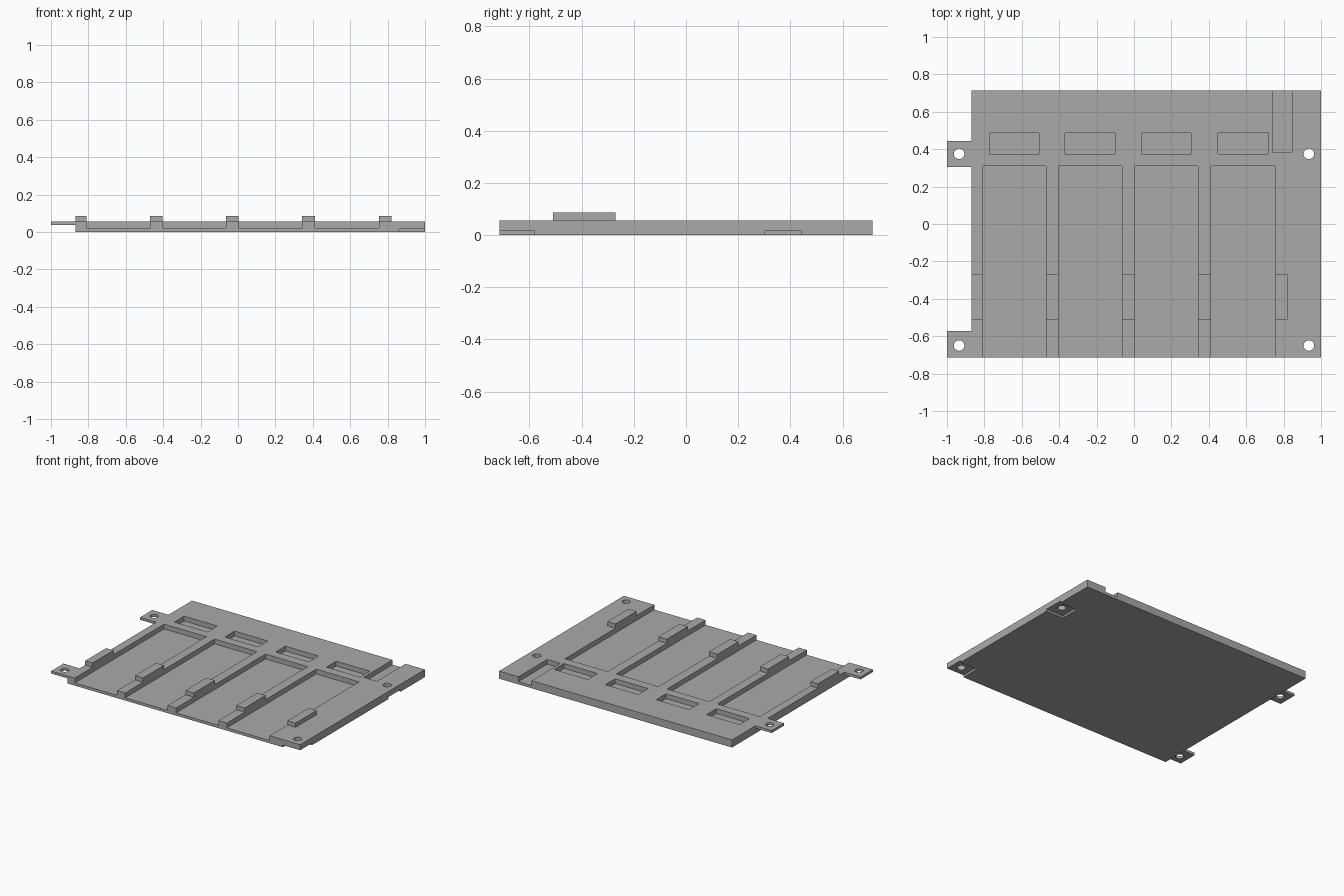
import bpy

cube = bpy.data.objects.get("Cube")
if cube:
    bpy.data.objects.remove(cube)

TOP, FLOOR, CLIP_TOP = 0.055, 0.02, 0.086
LEFT, BACK, OUT = -0.87, 0.715, 1.1
FRONT = -BACK

grey = bpy.data.materials.new("plain grey")
grey.use_nodes = True
grey.diffuse_color = (0.4, 0.4, 0.4, 1)
grey.node_tree.nodes["Principled BSDF"].inputs["Base Color"].default_value = (0.4, 0.4, 0.4, 1)


def box(name, x, y, z):
    """Box spanning the three (low, high) ranges."""
    bpy.ops.mesh.primitive_cube_add(size=1)
    ob = bpy.context.object
    ob.name = name
    for v in ob.data.vertices:
        v.co = [(lo + hi) / 2 + c * (hi - lo) for c, (lo, hi) in zip(v.co, (x, y, z))]
    ob.data.materials.append(grey)
    return ob


plate = box("tray_plate", (-1, 1), (FRONT, BACK), (0, TOP))
cutters = []


def cut(name, x, y, z=(FLOOR, 0.2)):
    cutters.append(box(name, x, y, z))


# Long card bays open at the front, each with a pocket behind it
bays = [(-0.81, -0.47), (-0.405, -0.065), (0.003, 0.343), (0.411, 0.755)]
for lo, hi in bays:
    cut("bay_cutter", (lo, hi), (-OUT, 0.31))
    cut("pocket_cutter", (lo + 0.037, hi - 0.037), (0.375, 0.487))

# Channel at the back edge
cut("channel_cutter", (0.74, 0.845), (0.385, OUT))

# Side strip removed so that only two thin tabs remain
cut("tab_underside_cutter", (-OUT, LEFT), (-OUT, OUT), (-0.1, 0.037))
cut("tab_gap_cutter", (-OUT, LEFT), (-0.573, 0.305), (-0.2, 0.2))
cut("tab_back_cutter", (-OUT, LEFT), (0.445, OUT), (-0.2, 0.2))

# Shallow recesses under the opposite edge
for y in ((-OUT, -0.58), (0.30, 0.44)):
    cut("recess_cutter", (0.86, OUT), y, (-0.1, 0.015))

# Screw holes
for x in (-0.935, 0.935):
    for y in (-0.65, 0.375):
        bpy.ops.mesh.primitive_cylinder_add(vertices=32, radius=0.028, depth=0.6, location=(x, y, 0))
        hole = bpy.context.object
        hole.name = "screw_hole_cutter"
        hole.data.materials.append(grey)
        cutters.append(hole)

for c in cutters:
    c.hide_render = True
    c.hide_viewport = True
    mod = plate.modifiers.new(c.name, "BOOLEAN")
    mod.operation = "DIFFERENCE"
    mod.solver = "EXACT"
    mod.object = c

# Raised clips on the ribs beside the bays
edges = [LEFT] + [hi for lo, hi in bays]
ends = [lo for lo, hi in bays] + [0.82]
for i, span in enumerate(zip(edges, ends), 1):
    box(f"rib_clip_{i}", span, (-0.51, -0.27), (TOP, CLIP_TOP))
